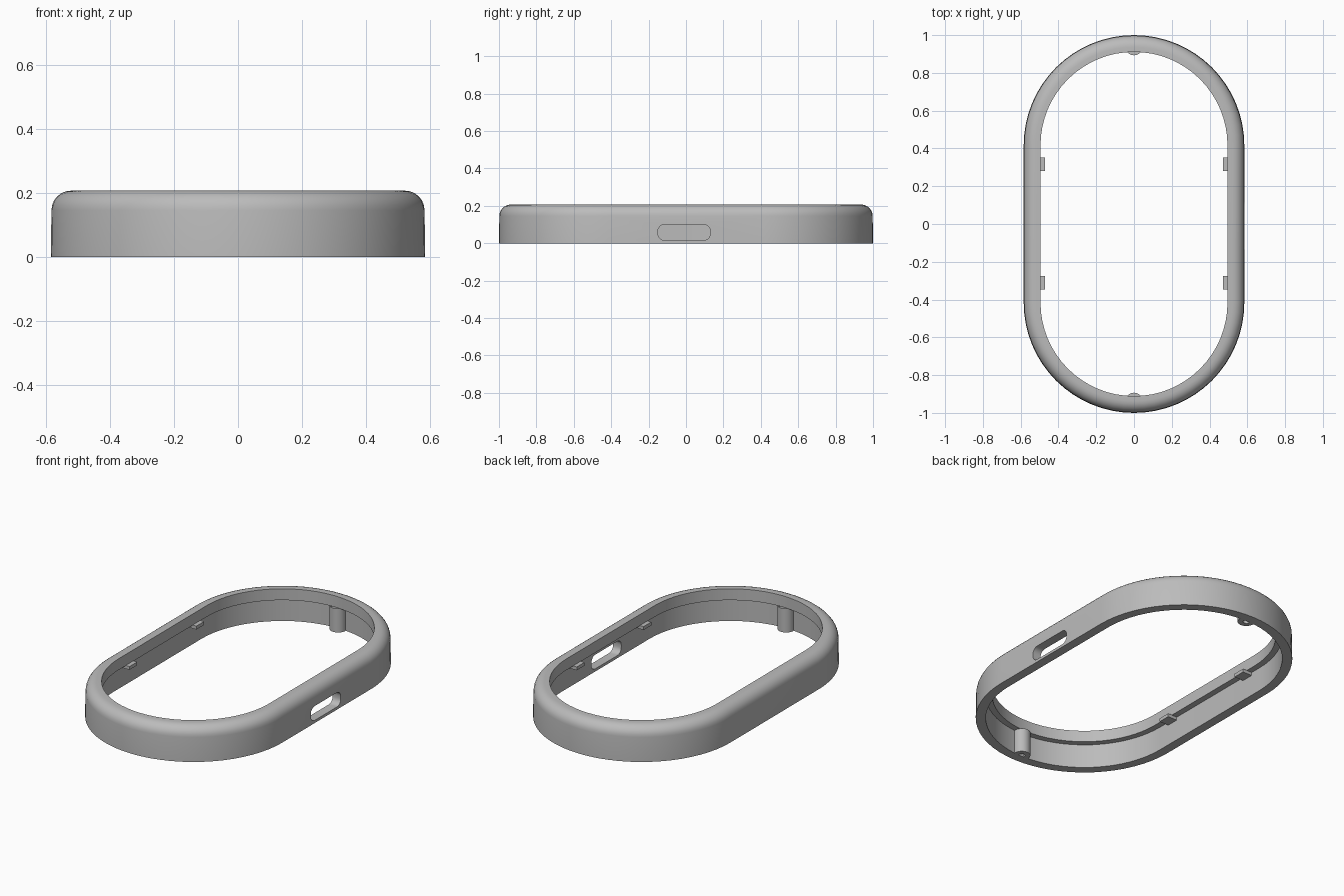
import bpy, bmesh, math
from mathutils import Matrix

cube = bpy.data.objects.get("Cube")
if cube:
    bpy.data.objects.remove(cube, do_unlink=True)

HALF_STRAIGHT = 0.416   # centre of each round end on y
LIP_Z = 0.14            # underside of the top lip

grey = bpy.data.materials.new("plain_grey")
grey.diffuse_color = (0.5, 0.5, 0.5, 1)
grey.use_nodes = True
grey.node_tree.nodes["Principled BSDF"].inputs["Base Color"].default_value = (0.5, 0.5, 0.5, 1)


def finish(bm, name):
    bmesh.ops.recalc_face_normals(bm, faces=bm.faces)
    mesh = bpy.data.meshes.new(name)
    bm.to_mesh(mesh)
    bm.free()
    mesh.materials.append(grey)
    obj = bpy.data.objects.new(name, mesh)
    bpy.context.collection.objects.link(obj)
    return obj


def activate(obj):
    bpy.ops.object.select_all(action='DESELECT')
    obj.select_set(True)
    bpy.context.view_layer.objects.active = obj


def smooth(obj):
    activate(obj)
    bpy.ops.object.shade_smooth_by_angle(angle=math.radians(30))


def sweep(name, profile, directions, closed=True):
    """Carry a (radius, z) profile around (angle, y offset) stations."""
    bm = bmesh.new()
    rings = [[bm.verts.new((r * math.cos(a), y + r * math.sin(a), z)) for r, z in profile]
             for a, y in directions]
    count = len(profile)
    for i, ring in enumerate(rings):
        following = rings[(i + 1) % len(rings)]
        for j in range(count if closed else count - 1):
            k = (j + 1) % count
            bm.faces.new((ring[j], following[j], following[k], ring[k]))
    return finish(bm, name)


# Shell: stadium path with a rounded shoulder and an inward lip
ARC = 32
stations = [(math.pi * i / ARC + turn, y)
            for turn, y in ((0, HALF_STRAIGHT), (math.pi, -HALF_STRAIGHT))
            for i in range(ARC + 1)]
shoulder = [(0.521 + 0.061 * math.cos(t), 0.146 + 0.061 * math.sin(t))
            for t in (math.pi / 2 * i / 6 for i in range(7))]
shell = sweep("shell", [(0.584, 0)] + shoulder +
              [(0.495, 0.207), (0.495, LIP_Z), (0.53, LIP_Z), (0.53, 0)], stations)

# Rounded port opening through the +x wall
bm = bmesh.new()
outline = []
for quarter, (sy, sz) in enumerate(((1, 1), (-1, 1), (-1, -1), (1, -1))):
    for i in range(7):
        t = math.pi / 2 * (quarter + i / 6)
        outline.append((-0.01 + sy * 0.105 + 0.035 * math.cos(t),
                        0.058 + sz * 0.007 + 0.035 * math.sin(t)))
face = bm.faces.new([bm.verts.new((0.45, y, z)) for y, z in outline])
extruded = bmesh.ops.extrude_face_region(bm, geom=[face])["geom"]
bmesh.ops.translate(bm, vec=(0.25, 0, 0),
                    verts=[v for v in extruded if isinstance(v, bmesh.types.BMVert)])
cutter = finish(bm, "port_cutter")
cutter.hide_render = True
activate(shell)
cut = shell.modifiers.new("port_opening", 'BOOLEAN')
cut.operation = 'DIFFERENCE'
cut.solver = 'EXACT'
cut.object = cutter
bpy.ops.object.modifier_apply(modifier=cut.name)
bpy.data.objects.remove(cutter, do_unlink=True)
smooth(shell)

# Screw bosses with blind holes, one in each round end
for label, side in (("front", -1), ("back", 1)):
    circle = [(2 * math.pi * i / 32, side * 0.94) for i in range(32)]
    boss = sweep(label + "_screw_boss",
                 [(0.0005, 0.1), (0.018, 0.1), (0.018, 0), (0.047, 0), (0.047, LIP_Z + 0.002)],
                 circle, closed=False)
    smooth(boss)

# Small clips under the lip on both long sides
for side_name, sx in (("left", 1), ("right", -1)):
    for end_name, y in (("front", -0.31), ("back", 0.317)):
        bm = bmesh.new()
        bmesh.ops.create_cube(bm, size=1, matrix=Matrix.Translation((sx * 0.503, y, 0.132))
                              @ Matrix.Diagonal((0.066, 0.072, 0.02, 1)))
        finish(bm, f"{end_name}_{side_name}_clip")
